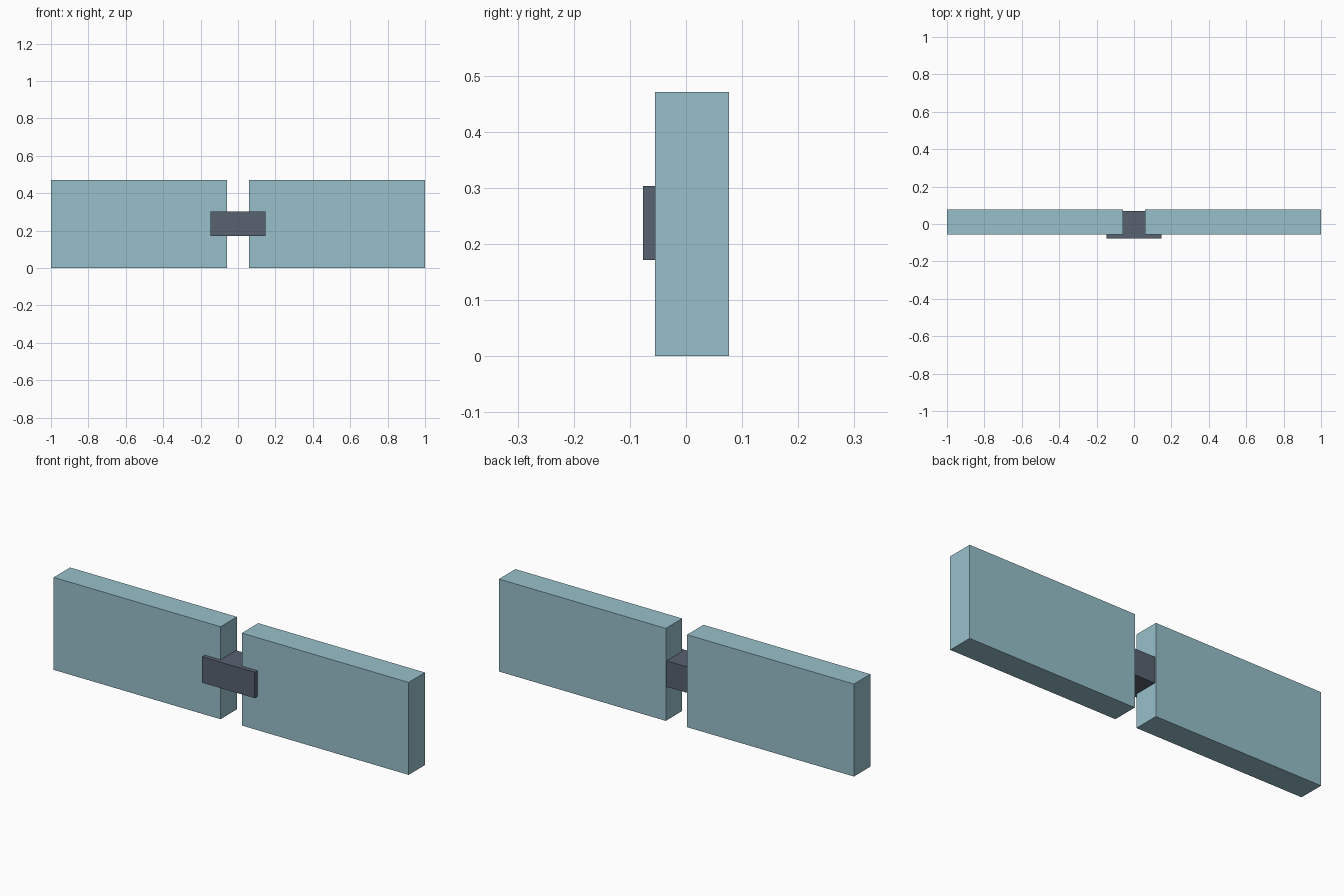
import bpy
import bmesh
from mathutils import Vector

cube = bpy.data.objects.get("Cube")
if cube:
    bpy.data.objects.remove(cube, do_unlink=True)


def make_material(name, rgb):
    mat = bpy.data.materials.new(name)
    mat.use_nodes = True
    mat.diffuse_color = (*rgb, 1)
    mat.node_tree.nodes["Principled BSDF"].inputs["Base Color"].default_value = (*rgb, 1)
    return mat


def add_box(name, low, high, mat):
    """Flat-shaded box between two opposite corners."""
    low, high = Vector(low), Vector(high)
    bm = bmesh.new()
    bmesh.ops.create_cube(bm, size=1)
    bmesh.ops.scale(bm, vec=high - low, verts=bm.verts)
    mesh = bpy.data.meshes.new(name)
    bm.to_mesh(mesh)
    bm.free()
    mesh.materials.append(mat)
    obj = bpy.data.objects.new(name, mesh)
    obj.location = (low + high) / 2
    bpy.context.collection.objects.link(obj)
    return obj


glass = make_material("pale blue glass", (0.314, 0.527, 0.597))
metal = make_material("dark slate metal", (0.098, 0.122, 0.165))

GAP = 0.06                     # half the space between the panels
FRONT, BACK = -0.055, 0.077    # panel faces
LOW, HIGH = 0.171, 0.303       # clip height range

# Two matching panels
add_box("left_panel", (GAP, FRONT, 0), (1, BACK, 0.471), glass)
add_box("right_panel", (-1, FRONT, 0), (-GAP, BACK, 0.471), glass)

# T-shaped clip: front plate and the stem between the panels
add_box("clip_plate", (-0.148, -0.077, LOW), (0.148, FRONT, HIGH), metal)
add_box("clip_stem", (-GAP, FRONT, LOW), (GAP, 0.07, HIGH), metal)
